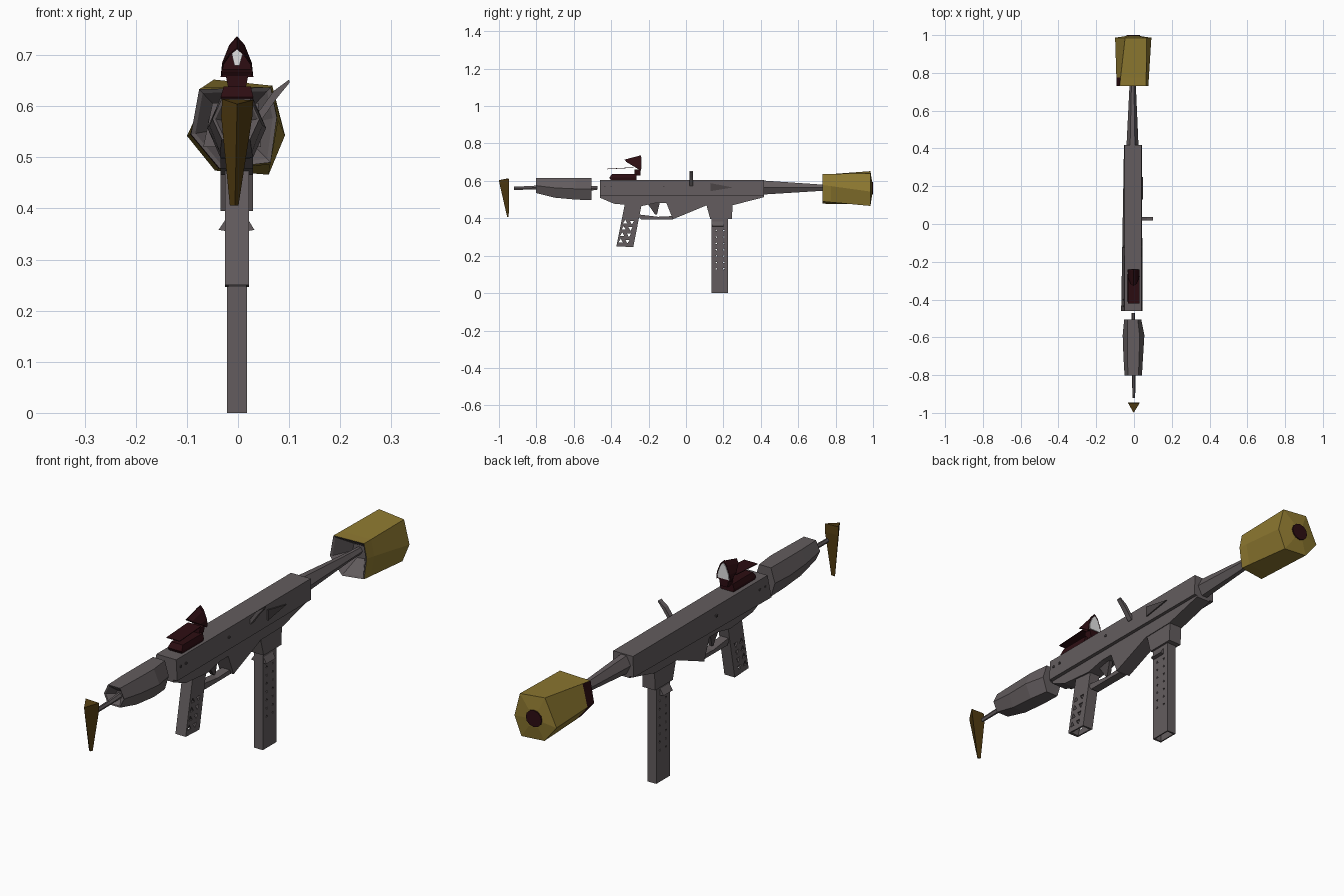
import bpy, bmesh, math
from mathutils import Vector

if "Cube" in bpy.data.objects:
    bpy.data.objects.remove(bpy.data.objects["Cube"])


def colour(name, r, g, b):
    m = bpy.data.materials.new(name)
    m.diffuse_color = (r, g, b, 1)
    m.use_nodes = True
    m.node_tree.nodes["Principled BSDF"].inputs["Base Color"].default_value = m.diffuse_color
    return m


GREY = colour("gunmetal grey", 0.125, 0.108, 0.112)
DARK = colour("dark grey", 0.07, 0.06, 0.062)
YELLOW = colour("olive yellow", 0.27, 0.19, 0.03)
BROWN = colour("dark brown", 0.085, 0.046, 0.006)
RED = colour("dark red", 0.026, 0.004, 0.006)
PALE = colour("pale lens", 0.75, 0.75, 0.75)


def finish(name, bm, mats):
    bmesh.ops.recalc_face_normals(bm, faces=bm.faces)
    me = bpy.data.meshes.new(name)
    bm.to_mesh(me)
    bm.free()
    for m in mats:
        me.materials.append(m)
    ob = bpy.data.objects.new(name, me)
    bpy.context.collection.objects.link(ob)
    return ob


def loft(name, rings, mats, strip=None, caps=(True, True), closed=True):
    """Skin a list of equal-length point rings; strip gives a material per band."""
    bm = bmesh.new()
    vs = [[bm.verts.new(p) for p in r] for r in rings]
    n = len(rings[0])
    strip = strip or [0] * (len(rings) - 1)
    for k, (a, b) in enumerate(zip(vs, vs[1:])):
        for i in range(n if closed else n - 1):
            j = (i + 1) % n
            bm.faces.new((a[i], a[j], b[j], b[i])).material_index = strip[k]
    if caps[0]:
        bm.faces.new(vs[0]).material_index = strip[0]
    if caps[1]:
        bm.faces.new(vs[-1]).material_index = strip[-1]
    return finish(name, bm, mats)


def prism(name, prof, x0, x1, mat):
    """Side profile (y, z) extruded across x."""
    return loft(name, [[(x, y, z) for y, z in prof] for x in (x0, x1)], [mat])


def plate(name, prof, y0, y1, mat):
    """Front profile (x, z) extruded along y."""
    return loft(name, [[(x, y, z) for x, z in prof] for y in (y0, y1)], [mat])


def box(name, x0, x1, y0, y1, z0, z1, mat):
    return prism(name, [(y0, z0), (y1, z0), (y1, z1), (y0, z1)], x0, x1, mat)


def ring(y, x0, x1, z0, z1, c=0.3):
    """Six-sided section with a wide middle and narrower top and bottom."""
    d, m = (x1 - x0) * c, (z0 + z1) / 2
    return [(x, y, z) for x, z in ((x0, m), (x0 + d, z1), (x1 - d, z1),
                                   (x1, m), (x1 - d, z0), (x0 + d, z0))]


def cut(ob, cutters):
    for c in cutters:
        mod = ob.modifiers.new("cut", 'BOOLEAN')
        mod.operation, mod.object, mod.solver = 'DIFFERENCE', c, 'EXACT'
    dg = bpy.context.evaluated_depsgraph_get()
    me = bpy.data.meshes.new_from_object(ob.evaluated_get(dg))
    ob.modifiers.clear()
    ob.data = me
    for c in cutters:
        bpy.data.objects.remove(c)


def holes(centres, r):
    """Triangular prisms through x, alternately flipped, as one cutter."""
    bm = bmesh.new()
    for k, (y, z) in enumerate(centres):
        a0 = math.pi / 2 + math.pi * (k % 2)
        pts = [(y + r * math.cos(a0 + i * math.tau / 3), z + r * math.sin(a0 + i * math.tau / 3)) for i in range(3)]
        a, b = [[bm.verts.new((x, *p)) for p in pts] for x in (-0.1, 0.1)]
        bm.faces.new(a)
        bm.faces.new(b)
        for i in range(3):
            j = (i + 1) % 3
            bm.faces.new((a[i], a[j], b[j], b[i]))
    ob = finish("hole_cutter", bm, [GREY])
    ob.hide_render = True
    return ob


# Upper receiver: tapered box, wider at the lower rear edge
loft("upper_receiver", [[(x, y, z) for x, z in ((-w, 0.52), (v, 0.52), (0.04, 0.606), (-0.05, 0.606))]
                        for y, w, v in ((-0.46, 0.068, 0.045), (0.417, 0.053, 0.042))], [GREY])
# Lower receiver with rear, trigger and magazine sections
prism("lower_receiver", [(-0.46, 0.52), (-0.46, 0.51), (-0.385, 0.478), (-0.24, 0.465), (-0.16, 0.482),
                         (-0.105, 0.482), (-0.07, 0.395), (0.107, 0.468), (0.25, 0.47), (0.417, 0.513),
                         (0.417, 0.52)], -0.034, 0.029, GREY)
prism("magazine_well", [(0.107, 0.48), (0.13, 0.395), (0.245, 0.395), (0.25, 0.48)], -0.031, 0.026, GREY)
prism("trigger_guard", [(-0.25, 0.405), (-0.25, 0.42), (-0.15, 0.408), (-0.07, 0.412), (-0.07, 0.393),
                        (-0.24, 0.393)], -0.02, 0.016, GREY)
prism("trigger", [(-0.21, 0.485), (-0.14, 0.485), (-0.155, 0.42), (-0.165, 0.42)], -0.01, 0.006, DARK)

# Hollow grip pierced with triangles
grip = prism("grip", [(-0.325, 0.485), (-0.372, 0.25), (-0.282, 0.246), (-0.235, 0.485)], -0.025, 0.022, GREY)
core = prism("grip_core", [(-0.318, 0.46), (-0.362, 0.24), (-0.292, 0.236), (-0.25, 0.46)], -0.019, 0.016, GREY)
cut(grip, [core, holes([(-0.325 + c * 0.036 - r * 0.008, 0.38 - r * 0.034)
                        for r in range(4) for c in range(2)], 0.013)])

# Hollow magazine with two rows of small holes
mag = box("magazine", -0.022, 0.018, 0.136, 0.225, 0, 0.42, GREY)
core = box("magazine_core", -0.017, 0.013, 0.143, 0.218, -0.05, 0.38, GREY)
cut(mag, [core, holes([(y, 0.13 + 0.034 * k) for y in (0.162, 0.202) for k in range(7)], 0.006)])
for side, x in (("left", -0.02), ("right", 0.016)):
    t = -0.038 if x < 0 else 0.032
    loft("magazine_fin_" + side, [[(x, 0.14, 0.385), (x, 0.14, 0.355), (t, 0.14, 0.358)],
                                  [(x, 0.2, 0.385), (x, 0.2, 0.355), (t, 0.2, 0.358)]], [GREY])

# Receiver details: port wedge, pins, charging handle
prism("ejection_port", [(0.13, 0.588), (0.13, 0.545), (0.25, 0.565)], 0.036, 0.047, DARK)
for i, (y, z) in enumerate(((-0.435, 0.57), (-0.12, 0.57), (-0.40, 0.57))):
    box("receiver_pin_%d" % i, -0.059, 0.046, y - 0.004, y + 0.004, z - 0.004, z + 0.004, DARK)
plate("charging_handle", [(0.03, 0.575), (0.045, 0.572), (0.078, 0.618), (0.101, 0.646), (0.1, 0.652),
                          (0.07, 0.63)], 0.018, 0.038, GREY)

# Barrel taper running into the suppressor
loft("barrel", [ring(0.41, -0.04, 0.024, 0.527, 0.602), ring(0.73, -0.024, 0.01, 0.547, 0.58),
                ring(0.81, -0.02, 0.008, 0.55, 0.577)], [GREY])

# Suppressor: twisted irregular hexagon, recessed grey rear, red band and muzzle
near = [(-0.092, 0.545), (-0.076, 0.633), (0.064, 0.637), (0.076, 0.578), (0.064, 0.49), (-0.036, 0.478)]
far = [(-0.1, 0.542), (-0.047, 0.652), (0.067, 0.64), (0.092, 0.543), (0.06, 0.466), (-0.045, 0.474)]


def hexa(y, t, s=1.0):
    c = Vector((-0.007, 0.56))
    out = []
    for a, b in zip(near, far):
        p = c + (Vector(a).lerp(Vector(b), t) - c) * s
        out.append((p.x, y, p.y))
    return out


sup = loft("suppressor", [hexa(0.80, 0, 0.35), hexa(0.735, 0, 0.9), hexa(0.73, 0), hexa(0.775, 0.17),
                          hexa(0.986, 1), hexa(0.995, 1, 0.4)], [YELLOW, GREY, RED], [1, 1, 0, 0, 0])
for f in sup.data.polygons:
    if f.center.y < 0.78 and f.material_index == 0 and f.normal.x < -0.5:
        f.material_index = 2
plate("muzzle_opening", [(-0.005 + 0.036 * math.cos(i * math.tau / 12), 0.56 + 0.034 * math.sin(i * math.tau / 12))
                         for i in range(12)], 0.992, 1.0, RED)

# Stock: connector, faceted body with recessed end, tube and butt wedge
loft("stock_connector", [ring(-0.51, -0.014, 0.006, 0.548, 0.572), ring(-0.472, -0.014, 0.006, 0.553, 0.572)], [GREY])
loft("stock_body", [ring(-0.77, -0.02, 0.015, 0.555, 0.585), ring(-0.80, -0.044, 0.038, 0.54, 0.61, 0.2),
                    ring(-0.802, -0.05, 0.042, 0.535, 0.615, 0.2), ring(-0.70, -0.056, 0.048, 0.51, 0.615, 0.2),
                    ring(-0.59, -0.06, 0.055, 0.5, 0.615, 0.22), ring(-0.505, -0.052, 0.038, 0.497, 0.615, 0.2)], [GREY])
loft("stock_tube", [ring(-0.92, -0.008, 0.006, 0.552, 0.57), ring(-0.84, -0.01, 0.008, 0.553, 0.572),
                    ring(-0.76, -0.014, 0.01, 0.555, 0.578)], [GREY])
loft("butt_plate", [[(-0.016, -0.948, 0.406), (-0.006, -0.956, 0.406), (0.001, -0.948, 0.406)],
                    [(-0.033, -0.945, 0.58), (-0.002, -0.998, 0.59), (0.028, -0.945, 0.58)],
                    [(-0.031, -0.948, 0.614), (-0.002, -1.0, 0.604), (0.03, -0.948, 0.612)]], [BROWN])

# Sight: base rail, thin tray, pointed hood and lens
loft("sight_base", [[(x, y, z) for x, y in ((-a, y0), (b, y0), (b, -0.265), (-a, -0.265))]
                    for z, a, b, y0 in ((0.6, 0.03, 0.025, -0.4), (0.618, 0.034, 0.03, -0.41),
                                        (0.638, 0.028, 0.025, -0.395))], [RED])
loft("sight_tray", [[(x, -0.42, z) for x, z in ((-0.032, 0.662), (0.028, 0.662), (0.028, 0.665), (-0.032, 0.665))],
                    [(x, -0.28, z) for x, z in ((-0.032, 0.67), (0.028, 0.67), (0.028, 0.673), (-0.032, 0.673))]], [RED])
arch = [(-0.034, 0.657), (-0.031, 0.685), (-0.017, 0.72), (-0.002, 0.737), (0.013, 0.72), (0.027, 0.685), (0.03, 0.657)]
lip = [(-0.245, 0.657), (-0.285, 0.682), (-0.318, 0.702), (-0.328, 0.714)]
lip += lip[-2::-1]
hood = loft("sight_hood", [[(x, -0.24, z) for x, z in arch],
                           [(x, y, z) for (x, _), (y, z) in zip(arch, lip)]], [RED], caps=(False, False), closed=False)
hood.modifiers.new("thickness", 'SOLIDIFY').thickness = 0.003
plate("sight_frame", arch, -0.25, -0.243, RED)
plate("sight_lens_rear", [(-0.002 + (x + 0.002) * 0.82, 0.69 + (z - 0.69) * 0.82) for x, z in arch],
      -0.243, -0.239, PALE)
plate("sight_lens_front", [(-0.007, 0.68), (-0.013, 0.705), (-0.008, 0.718), (0.004, 0.718), (0.01, 0.705),
                           (0.003, 0.68)], -0.254, -0.25, PALE)
plate("sight_post", [(-0.018, 0.63), (0.014, 0.63), (0.02, 0.66), (-0.024, 0.66)], -0.275, -0.243, RED)
